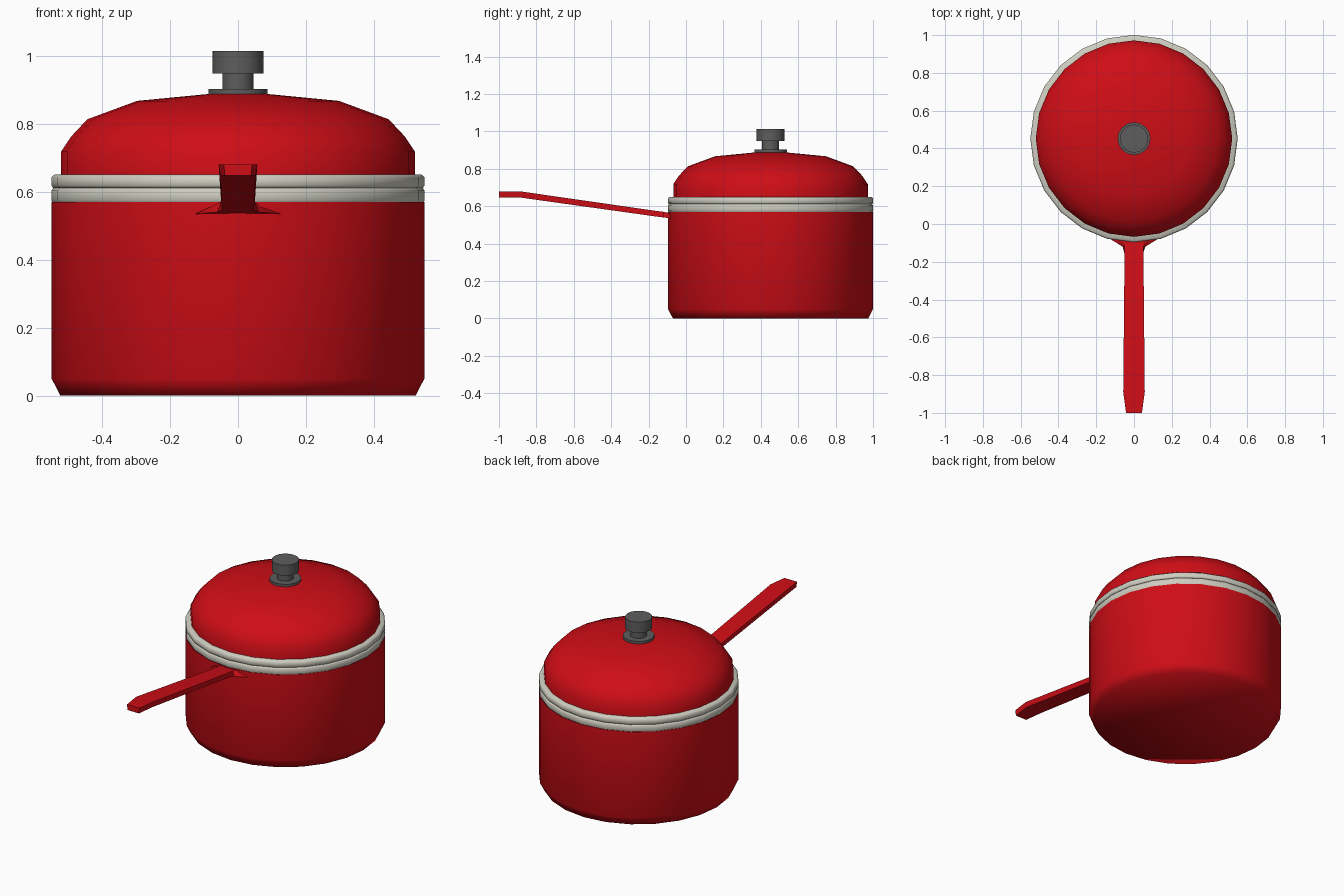
import bpy, bmesh, math

if "Cube" in bpy.data.objects:
    bpy.data.objects.remove(bpy.data.objects["Cube"])

CY = 0.452  # pot axis in y


def material(name, rgb):
    m = bpy.data.materials.new(name)
    m.diffuse_color = (*rgb, 1)
    m.use_nodes = True
    m.node_tree.nodes["Principled BSDF"].inputs["Base Color"].default_value = m.diffuse_color
    return m


RED = material("red_enamel", (0.62, 0.004, 0.008))
CREAM = material("cream_trim", (0.62, 0.61, 0.53))
DARK = material("dark_grey", (0.11, 0.11, 0.11))


def finish(name, bm, mat, angle):
    bmesh.ops.remove_doubles(bm, verts=bm.verts, dist=1e-5)
    bmesh.ops.recalc_face_normals(bm, faces=bm.faces)
    me = bpy.data.meshes.new(name)
    bm.to_mesh(me)
    bm.free()
    ob = bpy.data.objects.new(name, me)
    bpy.context.collection.objects.link(ob)
    me.materials.append(mat)
    bpy.ops.object.select_all(action='DESELECT')
    ob.select_set(True)
    bpy.context.view_layer.objects.active = ob
    bpy.ops.object.shade_smooth_by_angle(angle=math.radians(angle))
    return ob


def lathe(name, profile, mat, sides=24, angle=40):
    """Revolve a closed (radius, z) profile about the pot axis."""
    bm = bmesh.new()
    rings = []
    for i in range(sides):
        a = 2 * math.pi * i / sides
        rings.append([bm.verts.new((r * math.cos(a), CY + r * math.sin(a), z))
                      for r, z in profile])
    for i in range(sides):
        a, b = rings[i], rings[(i + 1) % sides]
        for j in range(len(profile) - 1):
            bm.faces.new((a[j], b[j], b[j + 1], a[j + 1]))
    return finish(name, bm, mat, angle)


# pot body with chamfered foot
lathe("pot_body", [(0, 0), (0.522, 0), (0.548, 0.05), (0.548, 0.57)], RED, angle=65)

# two rolled rim bands: pot rim below, lid rim above
lathe("pot_rim", [(0.546, 0.57), (0.549, 0.575), (0.549, 0.603), (0.543, 0.611),
                  (0.50, 0.611)], CREAM, angle=60)
lathe("lid_rim", [(0.50, 0.611), (0.543, 0.611), (0.549, 0.618), (0.549, 0.642),
                  (0.54, 0.65), (0.50, 0.65)], CREAM, angle=60)

# domed lid
lathe("lid", [(0.52, 0.64), (0.52, 0.718), (0.49, 0.763), (0.443, 0.813),
              (0.297, 0.867), (0.09, 0.887), (0, 0.89)], RED)

# knob: washer, stem and cap
lathe("knob_base", [(0, 0.88), (0.087, 0.88), (0.087, 0.902), (0, 0.902)], DARK, 16)
lathe("knob", [(0, 0.90), (0.046, 0.90), (0.046, 0.948), (0.075, 0.948),
               (0.075, 1.013), (0, 1.013)], DARK, 16)

# handle: (y, bottom z, top z, bottom half width, top half width)
sections = [(-1.0, 0.647, 0.68, 0.038, 0.042),
            (-0.89, 0.647, 0.68, 0.052, 0.057),
            (-0.16, 0.545, 0.575, 0.047, 0.05),
            (-0.12, 0.54, 0.57, 0.06, 0.05),
            (-0.08, 0.535, 0.562, 0.125, 0.06),
            (-0.06, 0.535, 0.562, 0.125, 0.06)]
bm = bmesh.new()
loops = [[bm.verts.new(p) for p in ((-wb, y, zb), (wb, y, zb), (wt, y, zt), (-wt, y, zt))]
         for y, zb, zt, wb, wt in sections]
for a, b in zip(loops, loops[1:]):
    for k in range(4):
        n = (k + 1) % 4
        bm.faces.new((a[k], a[n], b[n], b[k]))
bm.faces.new(loops[0])
bm.faces.new(loops[-1])
finish("handle", bm, RED, 30)
